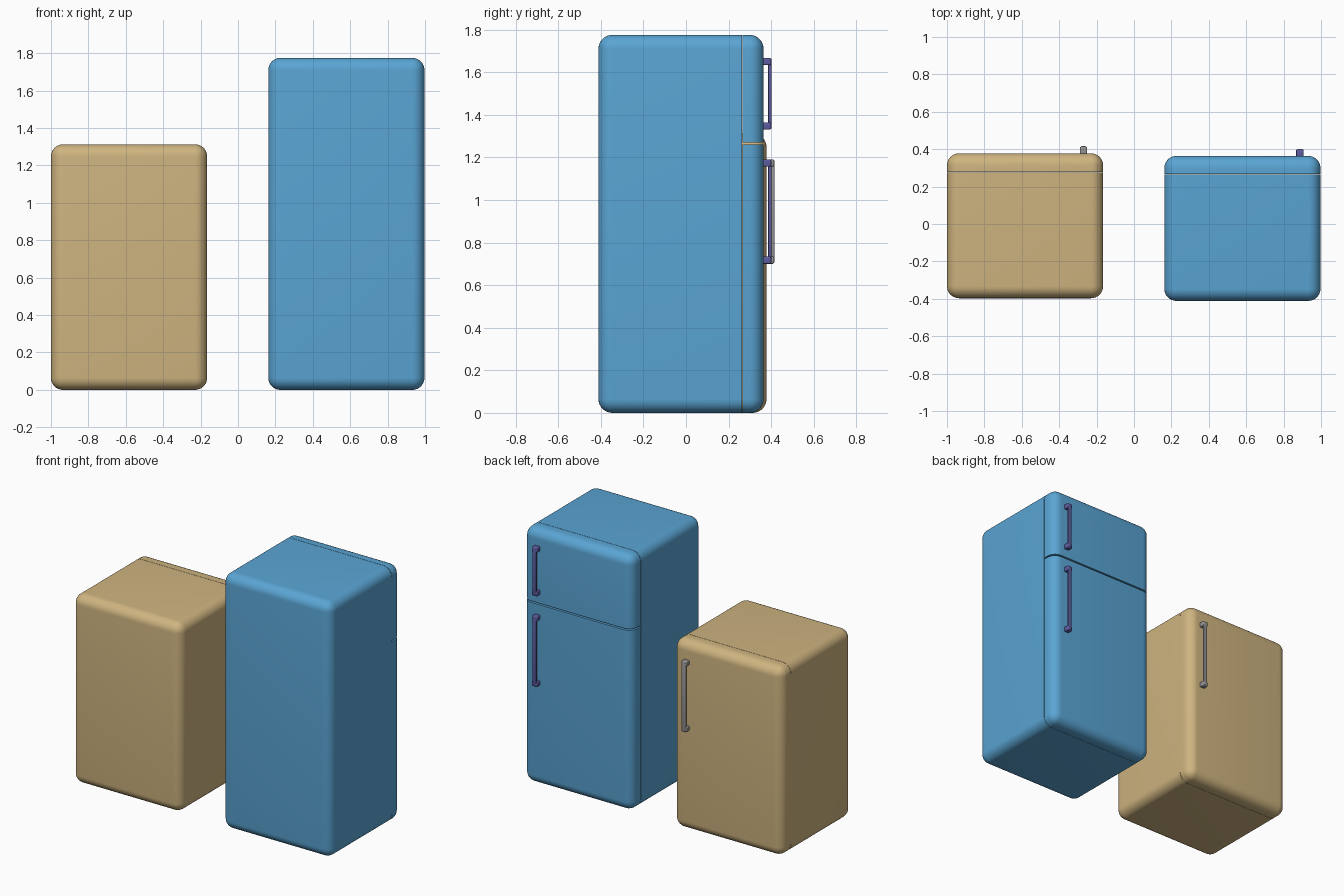
import bpy, bmesh, math
from mathutils import Vector

if "Cube" in bpy.data.objects:
    bpy.data.objects.remove(bpy.data.objects["Cube"])


def material(name, rgb):
    m = bpy.data.materials.new(name)
    m.diffuse_color = (*rgb, 1)
    m.use_nodes = True
    m.node_tree.nodes["Principled BSDF"].inputs["Base Color"].default_value = m.diffuse_color
    return m


TAN = material("tan enamel", (0.62, 0.456, 0.216))
BLUE = material("blue enamel", (0.102, 0.376, 0.658))
PURPLE = material("purple handle", (0.107, 0.107, 0.352))
GREY = material("grey handle", (0.30, 0.29, 0.29))


def add_box(bm, lo, hi, radius, segments):
    """Box between two corners with every edge rounded."""
    lo, hi = Vector(lo), Vector(hi)
    t = bmesh.new()
    bmesh.ops.create_cube(t, size=1)
    for v in t.verts:
        v.co = Vector(((lo[i] + hi[i]) / 2 + v.co[i] * (hi[i] - lo[i]) for i in range(3)))
    bmesh.ops.bevel(t, geom=t.edges[:], offset=radius, segments=segments,
                    profile=0.5, affect='EDGES')
    me = bpy.data.meshes.new("temp")
    t.to_mesh(me)
    t.free()
    bm.from_mesh(me)
    bpy.data.meshes.remove(me)


def cut(bm, axis, value, keep_above):
    """Slice away one side of the shape and close the cut."""
    co, no = Vector(), Vector()
    co[axis] = value
    no[axis] = 1
    r = bmesh.ops.bisect_plane(bm, geom=bm.verts[:] + bm.edges[:] + bm.faces[:],
                               plane_co=co, plane_no=no,
                               clear_inner=keep_above, clear_outer=not keep_above)
    edges = [e for e in r['geom_cut'] if isinstance(e, bmesh.types.BMEdge)]
    bmesh.ops.edgeloop_fill(bm, edges=edges)
    bmesh.ops.recalc_face_normals(bm, faces=bm.faces[:])


def finish(bm, name, mat):
    me = bpy.data.meshes.new(name)
    bm.to_mesh(me)
    bm.free()
    me.materials.append(mat)
    ob = bpy.data.objects.new(name, me)
    bpy.context.collection.objects.link(ob)
    bpy.ops.object.select_all(action='DESELECT')
    ob.select_set(True)
    bpy.context.view_layer.objects.active = ob
    bpy.ops.object.shade_smooth_by_angle(angle=math.radians(35))


def panel(name, lo, hi, mat, cuts):
    bm = bmesh.new()
    add_box(bm, lo, hi, 0.065, 8)
    for c in cuts:
        cut(bm, *c)
    finish(bm, name, mat)


def handle(name, x, y, z0, z1, mat):
    """Slim grip bar held by a stand-off at each end."""
    bm = bmesh.new()
    for z in (z0, z1 - 0.034):
        add_box(bm, (x - 0.02, y - 0.005, z), (x + 0.02, y + 0.035, z + 0.034), 0.006, 3)
    add_box(bm, (x - 0.015, y + 0.022, z0 + 0.004), (x + 0.015, y + 0.038, z1 - 0.004), 0.005, 3)
    finish(bm, name, mat)


# short single-door fridge
lo, hi, seam = (-1.0, -0.397, 0), (-0.165, 0.378, 1.313), 0.277
panel("short_fridge_body", lo, hi, TAN, [(1, seam - 0.001, False)])
panel("short_fridge_door", lo, hi, TAN, [(1, seam + 0.001, True)])
handle("short_fridge_handle", -0.27, 0.378, 0.70, 1.19, GREY)

# tall two-door fridge
lo, hi, seam = (0.162, -0.411, 0), (0.997, 0.364, 1.775), 0.265
panel("tall_fridge_body", lo, hi, BLUE, [(1, seam - 0.001, False)])
panel("tall_fridge_lower_door", lo, hi, BLUE, [(1, seam + 0.001, True), (2, 1.26, False)])
panel("tall_fridge_freezer_door", lo, hi, BLUE, [(1, seam + 0.001, True), (2, 1.27, True)])
handle("tall_fridge_lower_handle", 0.887, 0.364, 0.70, 1.19, PURPLE)
handle("tall_fridge_freezer_handle", 0.887, 0.364, 1.33, 1.667, PURPLE)
